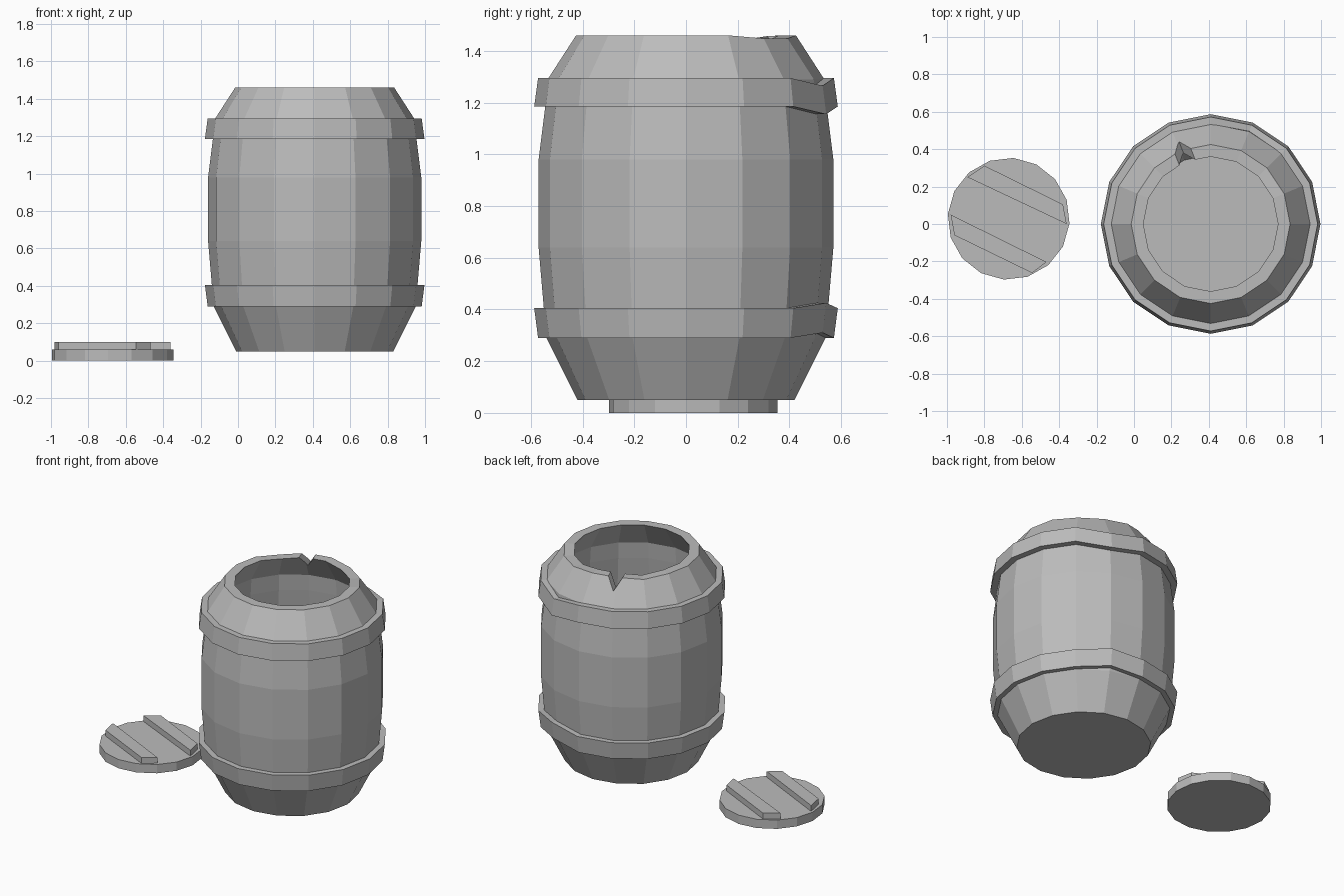
import bpy, bmesh
from math import cos, sin, radians, tau
from mathutils import Vector

if "Cube" in bpy.data.objects:
    bpy.data.objects.remove(bpy.data.objects["Cube"])

SIDES = 16
BARREL = Vector((0.41, 0, 0))
LID = Vector((-0.67, 0.028, 0))

grey = bpy.data.materials.new("plain grey")
grey.use_nodes = True
colour = (0.5, 0.5, 0.5, 1)
grey.diffuse_color = colour
grey.node_tree.nodes["Principled BSDF"].inputs["Base Color"].default_value = colour


def finish(name, bm, location):
    bmesh.ops.recalc_face_normals(bm, faces=bm.faces)
    mesh = bpy.data.meshes.new(name)
    bm.to_mesh(mesh)
    bm.free()
    mesh.materials.append(grey)
    obj = bpy.data.objects.new(name, mesh)
    obj.location = location
    bpy.context.collection.objects.link(obj)
    return obj


def lathe(name, profile, location, closed=False, turn=0.0, bend=None):
    """Turn (radius, height) points; bend maps (side, row) to a height shift."""
    bm = bmesh.new()
    rings = []
    for row, (r, z) in enumerate(profile):
        ring = []
        for i in range(SIDES):
            a = tau * i / SIDES + turn
            dz = bend(i, row) if bend else 0
            ring.append(bm.verts.new((r * cos(a), r * sin(a), z + dz)))
        rings.append(ring)
    pairs = list(zip(rings, rings[1:]))
    if closed:
        pairs.append((rings[-1], rings[0]))
    else:
        bm.faces.new(rings[0])
        bm.faces.new(rings[-1])
    for low, high in pairs:
        for i in range(SIDES):
            j = (i + 1) % SIDES
            bm.faces.new((low[i], low[j], high[j], high[i]))
    return finish(name, bm, location)


def prism(name, outline, offset, location):
    """Extrude a flat outline along an offset."""
    bm = bmesh.new()
    base = [bm.verts.new(p) for p in outline]
    top = [bm.verts.new(Vector(p) + offset) for p in outline]
    bm.faces.new(base)
    bm.faces.new(top)
    for i in range(len(base)):
        j = (i + 1) % len(base)
        bm.faces.new((base[i], base[j], top[j], top[i]))
    return finish(name, bm, location)


# Hollow barrel: outer wall up, over the rim, inner wall down to the floor
outer = [(0.42, 0.05), (0.54, 0.29), (0.57, 0.64), (0.57, 0.98),
         (0.545, 1.18), (0.535, 1.29), (0.425, 1.46)]
inner = [(0.36, 1.46)] + [(r - 0.065, z) for r, z in reversed(outer[1:-1])]
inner.append((0.37, 0.11))
rim_rows = (len(outer) - 1, len(outer))
barrel = lathe("barrel", outer + inner, BARREL,
               bend=lambda i, row: -0.012 if row in rim_rows and i in (2, 3, 6) else 0)

# V-shaped chip cut through the back of the rim
a = radians(111)
out, side = Vector((cos(a), sin(a), 0)), Vector((-sin(a), cos(a), 0))
start = out * 0.3
chip = prism("rim_chip_cutter",
             [start + side * s + Vector((0, 0, z))
              for s, z in ((-0.058, 1.48), (0.058, 1.48), (0, 1.385))],
             out * 0.2, BARREL)
chip.hide_render = True
chip.hide_viewport = True
cut = barrel.modifiers.new("rim chip", "BOOLEAN")
cut.operation = "DIFFERENCE"
cut.object = chip
cut.solver = "EXACT"

# Hoops, each with one slightly bent corner at the back
lathe("upper_hoop", [(0.535, 1.185), (0.587, 1.185), (0.572, 1.295), (0.53, 1.295)],
      BARREL, closed=True, bend=lambda i, row: -0.03 if i == 3 else 0)
lathe("lower_hoop", [(0.53, 0.29), (0.572, 0.29), (0.587, 0.405), (0.535, 0.405)],
      BARREL, closed=True, bend=lambda i, row: 0.02 if i == 3 else 0)

# Lid lying beside the barrel, with two battens
lathe("lid", [(0.326, 0), (0.326, 0.06)], LID, turn=radians(-4.5))
battens = {
    "back_batten": [(-0.89, 0.25), (-0.36, 0.0), (-0.38, 0.105), (-0.8, 0.312)],
    "front_batten": [(-0.96, -0.06), (-0.545, -0.262), (-0.468, -0.203), (-0.98, 0.05)],
}
for name, corners in battens.items():
    prism(name, [(x, y, 0.055) for x, y in corners], Vector((0, 0, 0.045)), (0, 0, 0))
